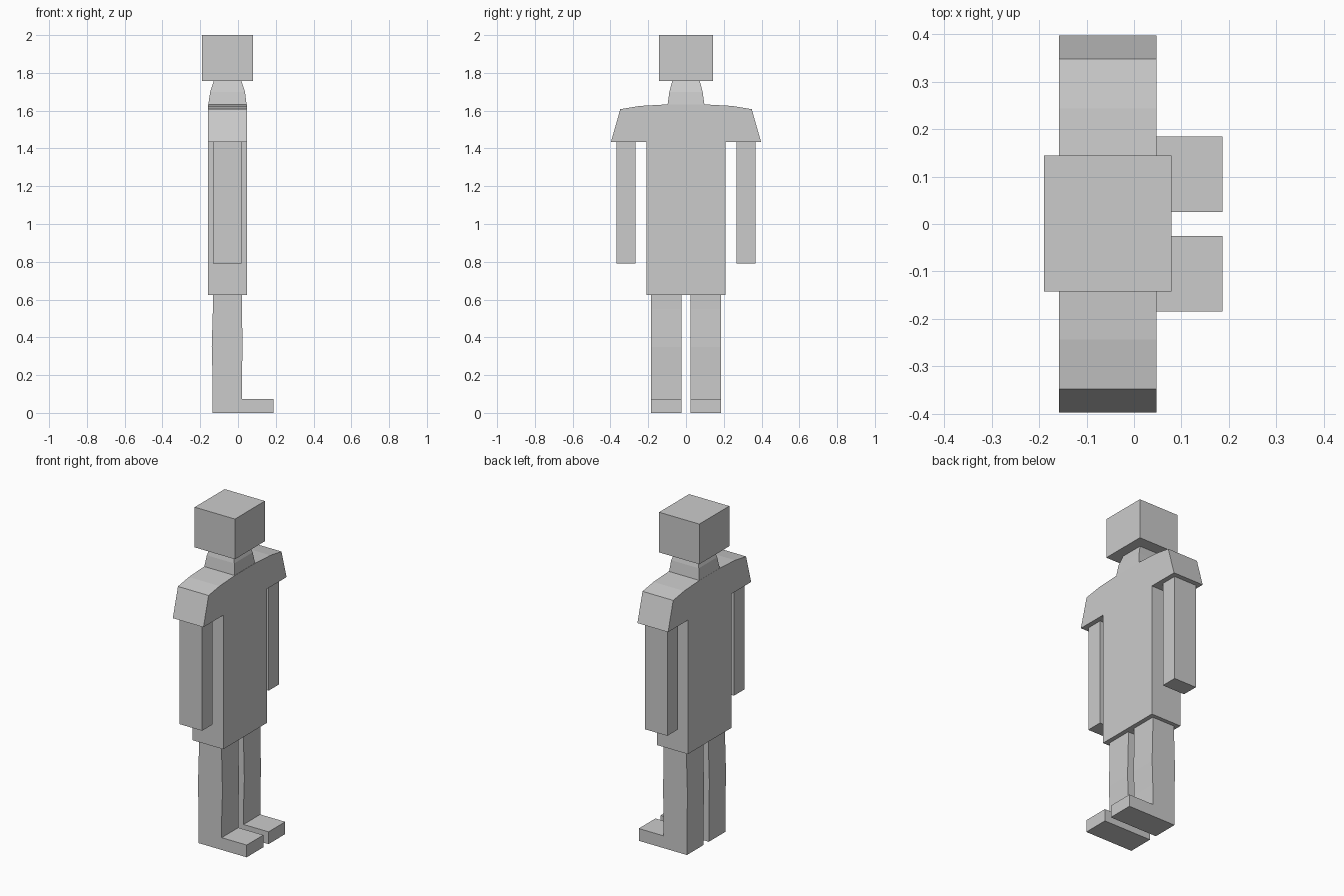
import bpy, bmesh

if "Cube" in bpy.data.objects:
    bpy.data.objects.remove(bpy.data.objects["Cube"])


def make_object(name, bm):
    bmesh.ops.recalc_face_normals(bm, faces=bm.faces)
    mesh = bpy.data.meshes.new(name)
    bm.to_mesh(mesh)
    bm.free()
    obj = bpy.data.objects.new(name, mesh)
    bpy.context.collection.objects.link(obj)
    return obj


def loft(name, rings):
    """Skin a stack of closed point loops and cap both ends."""
    bm = bmesh.new()
    loops = [[bm.verts.new(p) for p in ring] for ring in rings]
    n = len(loops[0])
    for a, b in zip(loops, loops[1:]):
        for i in range(n):
            j = (i + 1) % n
            bm.faces.new((a[i], a[j], b[j], b[i]))
    bm.faces.new(loops[0])
    bm.faces.new(loops[-1])
    return make_object(name, bm)


def rect(x0, x1, y0, y1, z):
    return [(x0, y0, z), (x1, y0, z), (x1, y1, z), (x0, y1, z)]


def box(name, x, y, z):
    return loft(name, [rect(*x, *y, h) for h in z])


# Head
box("head", (-0.19, 0.079), (-0.142, 0.144), (1.757, 2.0))

# Tapered neck
loft("neck", [rect(x0, x1, -y, y, z) for x0, x1, y, z in (
    (-0.158, 0.046, 0.098, 1.628),
    (-0.147, 0.037, 0.088, 1.70),
    (-0.128, 0.018, 0.073, 1.757))])

# Torso with flared shoulders, one outline extruded front to back
half = [(0.208, 0.625), (0.208, 1.435), (0.397, 1.435), (0.348, 1.608),
        (0.243, 1.625), (0.098, 1.633)]
outline = half + [(-y, z) for y, z in reversed(half)]
loft("torso", [[(x, y, z) for y, z in outline] for x in (-0.158, 0.047)])

# Leg and foot share one side outline with a slight calf bulge
leg = [(-0.135, 0), (0.187, 0), (0.187, 0.074), (0.02, 0.074), (0.02, 0.2),
       (0.025, 0.35), (0.02, 0.55), (0.02, 0.63), (-0.133, 0.63),
       (-0.133, 0.55), (-0.139, 0.35), (-0.135, 0.2)]

for label, s in (("right", -1), ("left", 1)):
    box(label + "_arm", (-0.133, 0.018), sorted((s * 0.268, s * 0.368)),
        (0.79, 1.437))
    loft(label + "_leg", [[(x, s * y, z) for x, z in leg]
                          for y in (0.025, 0.184)])
